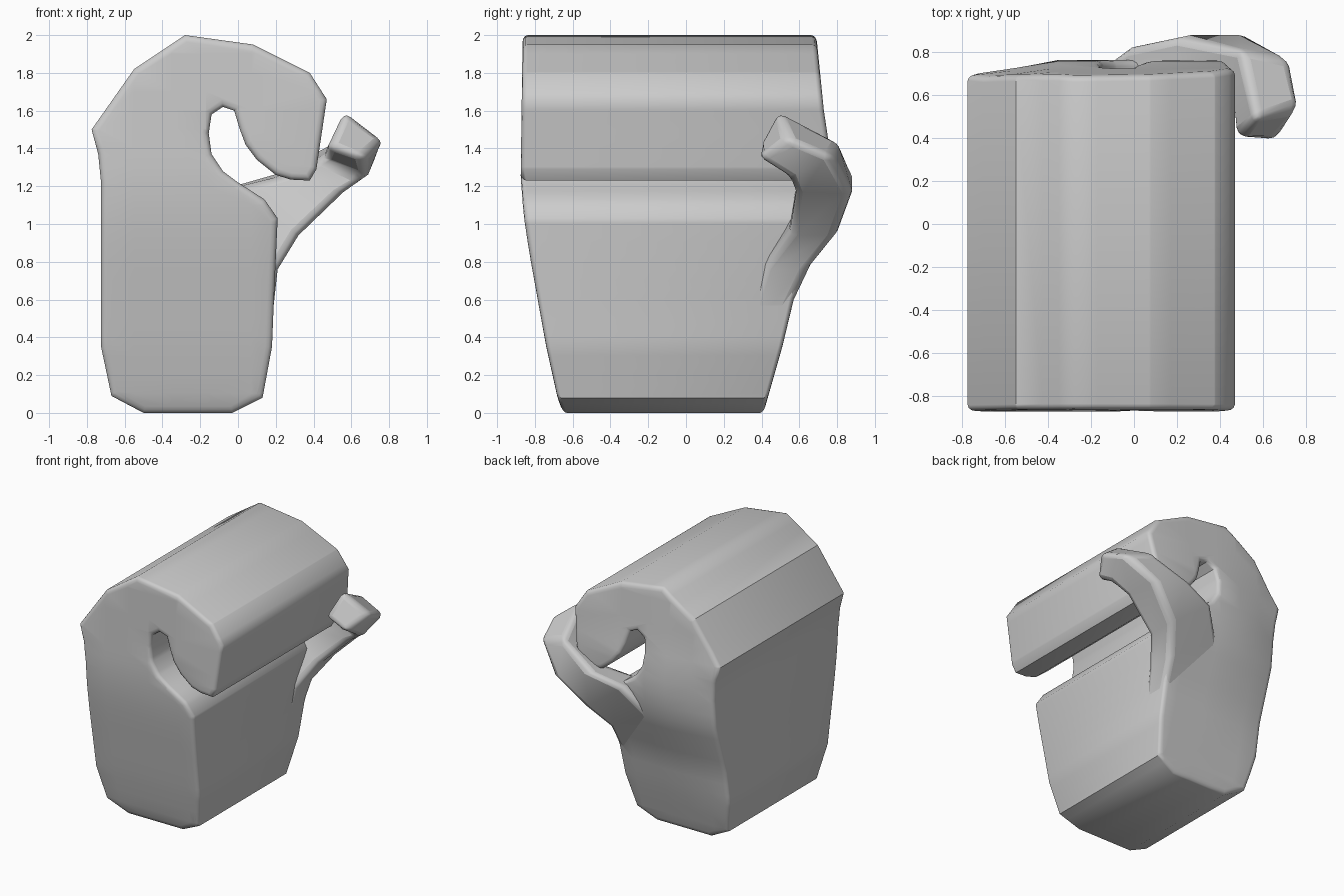
import bpy, bmesh
from mathutils import Vector

if "Cube" in bpy.data.objects:
    bpy.data.objects.remove(bpy.data.objects["Cube"])


def lerp_table(table, v):
    for (a, p), (b, q) in zip(table, table[1:]):
        if v <= b:
            t = max(0, (v - a) / (b - a))
            return p + (q - p) * t
    return table[-1][1]


def finish(name, bm):
    bmesh.ops.recalc_face_normals(bm, faces=bm.faces[:])
    me = bpy.data.meshes.new(name)
    bm.to_mesh(me)
    bm.free()
    ob = bpy.data.objects.new(name, me)
    bpy.context.collection.objects.link(ob)
    return ob


def shade(ob, angle):
    bpy.ops.object.select_all(action='DESELECT')
    ob.select_set(True)
    bpy.context.view_layer.objects.active = ob
    bpy.ops.object.shade_smooth_by_angle(angle=angle)


# Wrist and curled fingers: one hooked outline in x, z
outline = [(-.5, 0), (-.03, 0), (.13, .08), (.18, .35), (.19, .6), (.21, 1.03),
           (.14, 1.13), (0, 1.22), (-.08, 1.28), (-.14, 1.37), (-.155, 1.48),
           (-.14, 1.58), (-.08, 1.62), (-.02, 1.6), (.01, 1.5), (.04, 1.42),
           (.1, 1.34), (.2, 1.26), (.28, 1.235), (.38, 1.23), (.415, 1.29),
           (.47, 1.66), (.38, 1.8), (.08, 1.95), (-.28, 2), (-.55, 1.82),
           (-.775, 1.5), (-.74, 1.37), (-.725, 1.22), (-.725, .35), (-.67, .09)]
front_y = [(0, -.65), (.08, -.68), (.35, -.74), (.85, -.83), (1.05, -.86),
           (1.25, -.875), (2, -.865)]
back_y = [(0, .41), (.35, .51), (.6, .57), (.8, .65), (1, .73), (1.2, .765),
          (1.4, .76), (1.6, .73), (2, .69)]

bm = bmesh.new()
face = bm.faces.new([bm.verts.new((x, -1, z)) for x, z in outline])
ext = bmesh.ops.extrude_face_region(bm, geom=[face], use_keep_orig=True)
bmesh.ops.translate(bm, vec=(0, 2, 0),
                    verts=[g for g in ext['geom'] if isinstance(g, bmesh.types.BMVert)])
bmesh.ops.recalc_face_normals(bm, faces=bm.faces[:])
rim = [e for e in bm.edges if abs(e.verts[0].co.y - e.verts[1].co.y) < .1]
bmesh.ops.bevel(bm, geom=rim, offset=.035, segments=3, profile=.5,
                affect='EDGES', clamp_overlap=True)
# Slice both ends so they can bend
for i in range(1, 20):
    bmesh.ops.bisect_plane(bm, geom=bm.verts[:] + bm.edges[:] + bm.faces[:],
                           plane_co=(0, 0, i * .1 + .003), plane_no=(0, 0, 1))
for x in (-.55, -.35, -.17, .07):
    bmesh.ops.bisect_plane(bm, geom=bm.verts[:] + bm.edges[:] + bm.faces[:],
                           plane_co=(x, 0, 0), plane_no=(1, 0, 0))
for v in bm.verts:
    x, y, z = v.co
    f, b = lerp_table(front_y, z), lerp_table(back_y, z)
    b -= .07 * max(0, min(1, (-.35 - x) / .35)) * max(0, 1 - abs(z - 1.2))
    v.co.y = f + (b - f) * (y + 1) / 2
hand = finish("wrist_and_fingers", bm)
shade(hand, .7)

# Thumb: four-cornered sections swept from the back of the wrist to the tip
sections = [
    [(-.25, .3, .6), (.17, .3, .4), (.17, .48, .4), (-.25, .53, .6)],
    [(-.15, .45, 1), (.21, .4, .76), (.21, .65, .76), (-.17, .73, 1)],
    [(-.02, .58, 1.19), (.32, .54, .94), (.32, .8, .94), (-.03, .83, 1.2)],
    [(.2, .66, 1.24), (.56, .57, 1.17), (.54, .88, 1.16), (.2, .88, 1.27)],
    [(.45, .61, 1.35), (.68, .54, 1.24), (.73, .77, 1.36), (.49, .82, 1.43)],
    [(.47, .40, 1.4), (.66, .37, 1.36), (.78, .55, 1.44), (.57, .48, 1.61)]]
bm = bmesh.new()
loops = [[bm.verts.new(Vector(p)) for p in s] for s in sections]
for a, b in zip(loops, loops[1:]):
    for i in range(4):
        j = (i + 1) % 4
        bm.faces.new((a[i], a[j], b[j], b[i]))
bm.faces.new(loops[0][::-1])
bm.faces.new(loops[-1])
thumb = finish("thumb", bm)
bev = thumb.modifiers.new("soft_edges", 'BEVEL')
bev.width = .045
bev.segments = 3
bev.limit_method = 'ANGLE'
bev.angle_limit = .8
shade(thumb, .8)
